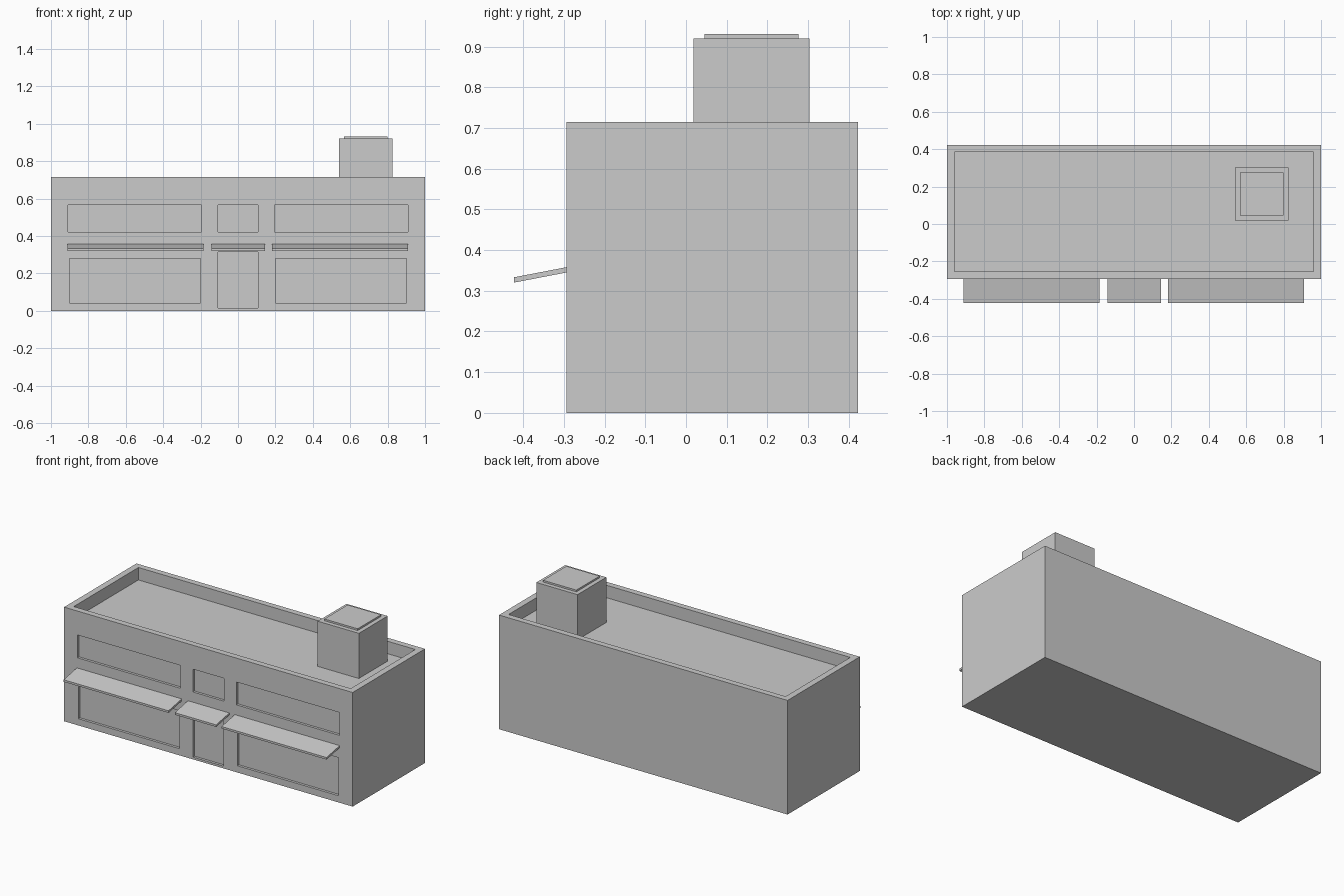
import bpy, bmesh
from mathutils import Matrix, Vector

if "Cube" in bpy.data.objects:
    bpy.data.objects.remove(bpy.data.objects["Cube"])


def add_box(bm, lo, hi):
    lo, hi = Vector(lo), Vector(hi)
    m = Matrix.Translation((lo + hi) / 2) @ Matrix.Diagonal((*(hi - lo), 1))
    return bmesh.ops.create_cube(bm, size=1, matrix=m)["verts"]


def finish(bm, name):
    bmesh.ops.recalc_face_normals(bm, faces=bm.faces)
    mesh = bpy.data.meshes.new(name)
    bm.to_mesh(mesh)
    bm.free()
    ob = bpy.data.objects.new(name, mesh)
    bpy.context.collection.objects.link(ob)
    return ob


FRONT, BACK, TOP, ROOF = -0.293, 0.423, 0.715, 0.637
RECESS = 0.016

# Main block
bm = bmesh.new()
add_box(bm, (-1, FRONT, 0), (1, BACK, TOP))
building = finish(bm, "building")

# Cutters: roof well inside the parapet, shallow window and door recesses
bm = bmesh.new()
add_box(bm, (-0.96, FRONT + 0.038, ROOF), (0.96, BACK - 0.038, TOP + 0.1))
openings = [(-0.108, 0.108, 0.422, 0.565), (-0.106, 0.106, 0.014, 0.315)]
for s in (-1, 1):
    for a, b, z0, z1 in ((0.195, 0.908, 0.422, 0.565), (0.2, 0.902, 0.042, 0.28)):
        openings.append((min(s * a, s * b), max(s * a, s * b), z0, z1))
for x0, x1, z0, z1 in openings:
    add_box(bm, (x0, FRONT - 0.1, z0), (x1, FRONT + RECESS, z1))
cutter = finish(bm, "recess_cutter")
cutter.hide_render = True

mod = building.modifiers.new("recesses", "BOOLEAN")
mod.operation, mod.solver, mod.object = "DIFFERENCE", "EXACT", cutter
bpy.context.view_layer.objects.active = building
bpy.ops.object.modifier_apply(modifier=mod.name)
bpy.data.objects.remove(cutter)

# Sloping awnings: a side profile extruded along x
profile = [(-0.423, 0.320), (FRONT, 0.345), (FRONT, 0.358), (-0.423, 0.333)]
for name, x0, x1 in (("left_awning", -0.912, -0.185),
                     ("door_awning", -0.142, 0.145),
                     ("right_awning", 0.183, 0.910)):
    bm = bmesh.new()
    face = bm.faces.new([bm.verts.new((x0, y, z)) for y, z in profile])
    ext = bmesh.ops.extrude_face_region(bm, geom=[face], use_keep_orig=True)
    moved = [v for v in ext["geom"] if isinstance(v, bmesh.types.BMVert)]
    bmesh.ops.translate(bm, verts=moved, vec=(x1 - x0, 0, 0))
    finish(bm, name)

# Rooftop stair house with a thin raised cap
bm = bmesh.new()
add_box(bm, (0.54, 0.018, ROOF), (0.825, 0.303, 0.92))
finish(bm, "roof_house")
bm = bmesh.new()
add_box(bm, (0.567, 0.045, 0.92), (0.798, 0.276, 0.931))
finish(bm, "roof_house_cap")
